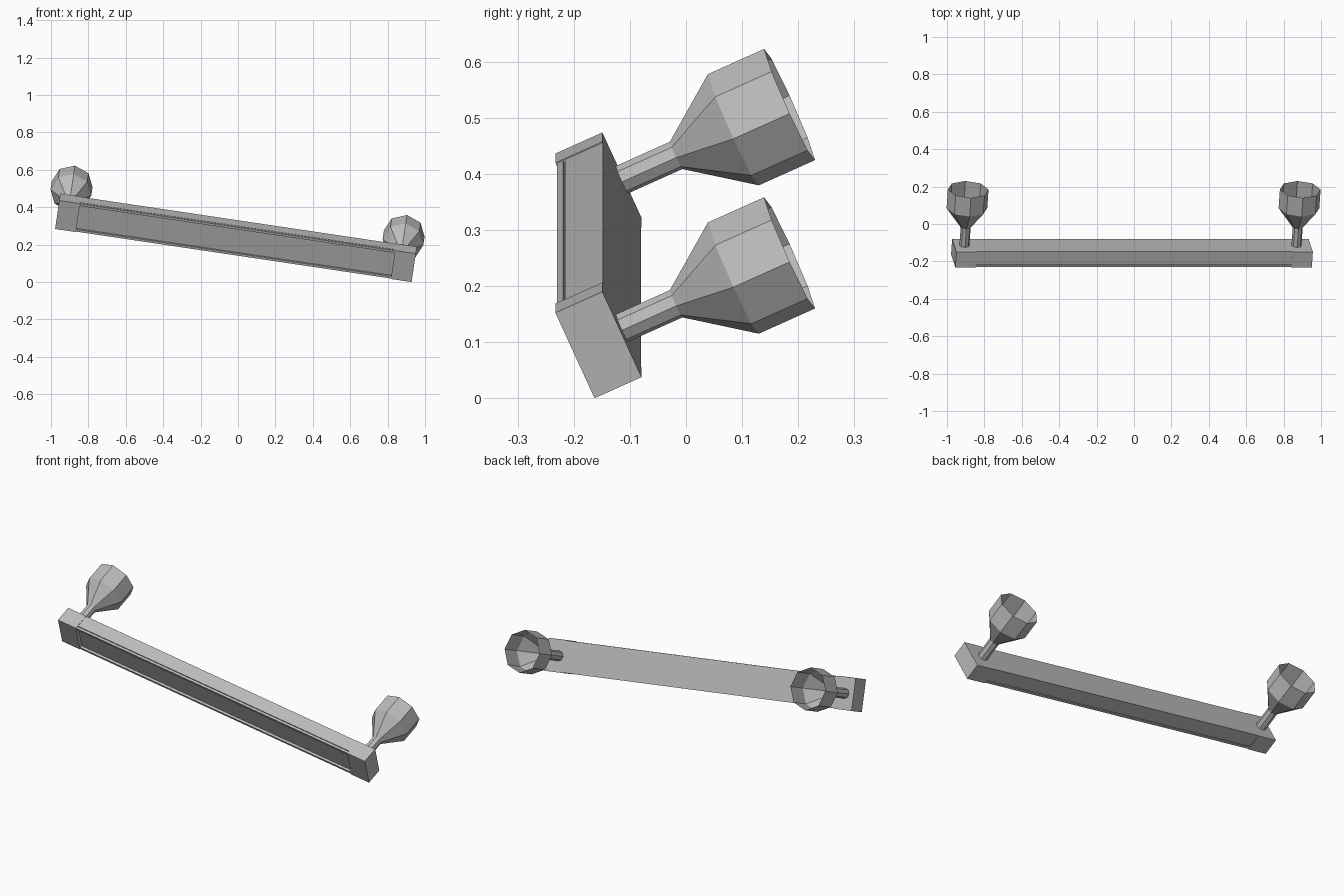
import bpy, bmesh, math
from mathutils import Matrix, Vector

cube = bpy.data.objects.get("Cube")
if cube:
    bpy.data.objects.remove(cube)

grey = bpy.data.materials.new("plain grey")
grey.use_nodes = True
grey.diffuse_color = (0.5, 0.5, 0.5, 1)
grey.node_tree.nodes["Principled BSDF"].inputs["Base Color"].default_value = (0.5, 0.5, 0.5, 1)

# Bar frame: x runs along the bar, y towards the back, z up its front face
LENGTH, DEPTH, HEIGHT, CAP = 1.927, 0.092, 0.169, 0.112
TILT = (Matrix.Translation((0.928, -0.163, 0))
        @ Matrix.Rotation(math.radians(8.47), 4, 'Y')
        @ Matrix.Rotation(math.radians(24.4), 4, 'X'))


def finish(name, bm):
    mesh = bpy.data.meshes.new(name)
    bm.to_mesh(mesh)
    bm.free()
    mesh.materials.append(grey)
    obj = bpy.data.objects.new(name, mesh)
    obj.matrix_world = TILT
    bpy.context.collection.objects.link(obj)


def box(name, low, high):
    low, high = Vector(low), Vector(high)
    bm = bmesh.new()
    bmesh.ops.create_cube(bm, size=1, matrix=Matrix.Translation((low + high) / 2)
                          @ Matrix.Diagonal((*(high - low), 1)))
    finish(name, bm)


def cup(name, x, sides=8):
    # Open cup on a stem: rings of (radius, distance back)
    bm = bmesh.new()
    rings = []
    for r, y in [(0.027, DEPTH), (0.027, 0.198), (0.11, 0.31), (0.11, 0.42)]:
        angles = [math.tau * i / sides for i in range(sides)]
        rings.append([bm.verts.new((x + r * math.cos(a), y, HEIGHT / 2 + r * math.sin(a)))
                      for a in angles])
    for a, b in zip(rings, rings[1:]):
        for i in range(sides):
            j = (i + 1) % sides
            bm.faces.new((a[i], b[i], b[j], a[j]))
    bmesh.ops.recalc_face_normals(bm, faces=bm.faces)
    finish(name, bm)


# End blocks
box("left_end_block", (-CAP, 0, 0), (0, DEPTH, HEIGHT))
box("right_end_block", (-LENGTH, 0, 0), (CAP - LENGTH, DEPTH, HEIGHT))

# Bar core, set back behind two thin front rails
inner, outer, inset = CAP - LENGTH, -CAP, 0.002
box("bar_core", (inner, 0.018, inset), (outer, DEPTH, HEIGHT - inset))
RAIL = 0.013
for name, z in (("lower_rail", inset), ("upper_rail", HEIGHT - inset - RAIL)):
    box(name, (inner, inset, z), (outer, 0.0145, z + RAIL))

# Cups on the back
cup("left_cup", -0.077)
cup("right_cup", 0.055 - LENGTH)
